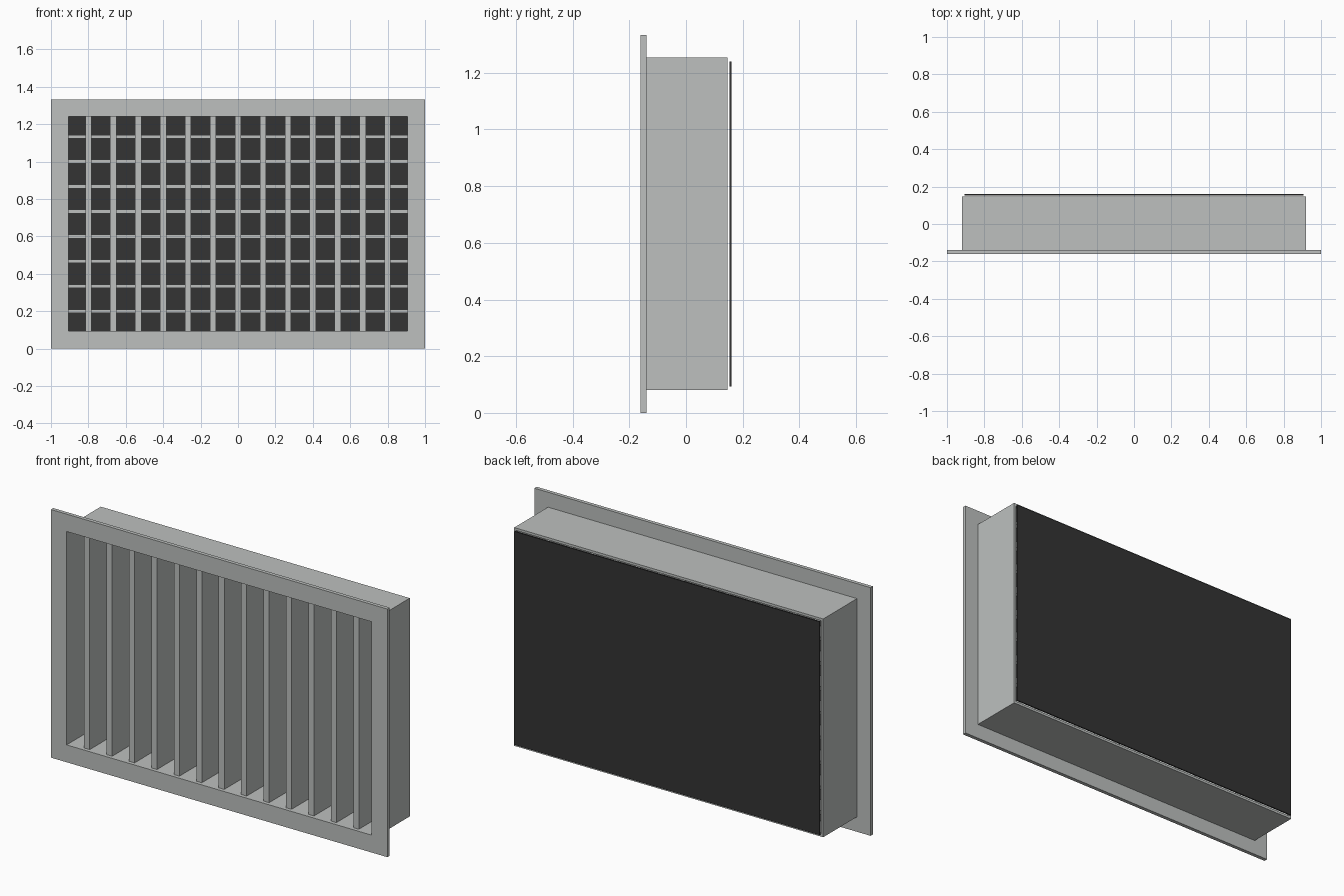
import bpy, bmesh

if "Cube" in bpy.data.objects:
    bpy.data.objects.remove(bpy.data.objects["Cube"])

def material(name, rgb):
    m = bpy.data.materials.new(name)
    m.diffuse_color = (*rgb, 1)
    m.use_nodes = True
    m.node_tree.nodes["Principled BSDF"].inputs["Base Color"].default_value = m.diffuse_color
    return m

GREY = material("light grey metal", (0.51, 0.53, 0.52))
DARK = material("dark backing", (0.033, 0.033, 0.033))
CZ = 0.6667            # centre height
IX, IZ = 0.9067, 0.5733  # half size of the opening

def finish(name, bm, mat):
    bmesh.ops.recalc_face_normals(bm, faces=bm.faces)
    me = bpy.data.meshes.new(name)
    bm.to_mesh(me)
    bm.free()
    me.materials.append(mat)
    bpy.context.collection.objects.link(bpy.data.objects.new(name, me))

def box(name, x0, x1, y0, y1, z0, z1, mat):
    bm = bmesh.new()
    bmesh.ops.create_cube(bm, size=1)
    for v in bm.verts:
        v.co = (x1 if v.co.x > 0 else x0, y1 if v.co.y > 0 else y0,
                z1 if v.co.z > 0 else z0)
    finish(name, bm, mat)

def ring(name, ox, oz, y0, y1, mat):
    """Rectangular frame around the opening, from y0 to y1."""
    bm = bmesh.new()
    loops = []
    for hx, hz, y in ((ox, oz, y0), (ox, oz, y1), (IX, IZ, y1), (IX, IZ, y0)):
        loops.append([bm.verts.new((sx * hx, y, CZ + sz * hz))
                      for sx, sz in ((-1, -1), (1, -1), (1, 1), (-1, 1))])
    for i in range(4):
        a, b = loops[i], loops[(i + 1) % 4]
        for j in range(4):
            k = (j + 1) % 4
            bm.faces.new((a[j], a[k], b[k], b[j]))
    finish(name, bm, mat)

# Front flange and duct collar behind it
ring("front_flange", 1.0, 0.6667, -0.16, -0.14, GREY)
ring("duct_collar", 0.9185, 0.5865, -0.14, 0.1467, GREY)

# Vertical blades in front
for i in range(13):
    x = (i - 6) * 0.13333
    box(f"vertical_blade_{i + 1}", x - 0.0165, x + 0.0165, -0.14, 0.027,
        CZ - IZ, CZ + IZ, GREY)

# Horizontal blades behind them
for i in range(8):
    z = CZ + (i - 3.5) * 0.13333
    box(f"horizontal_blade_{i + 1}", -IX, IX, 0.027, 0.13, z - 0.01, z + 0.01, GREY)

# Dark plate closing the back
box("back_plate", -IX, IX, 0.1533, 0.16, CZ - IZ, CZ + IZ, DARK)
